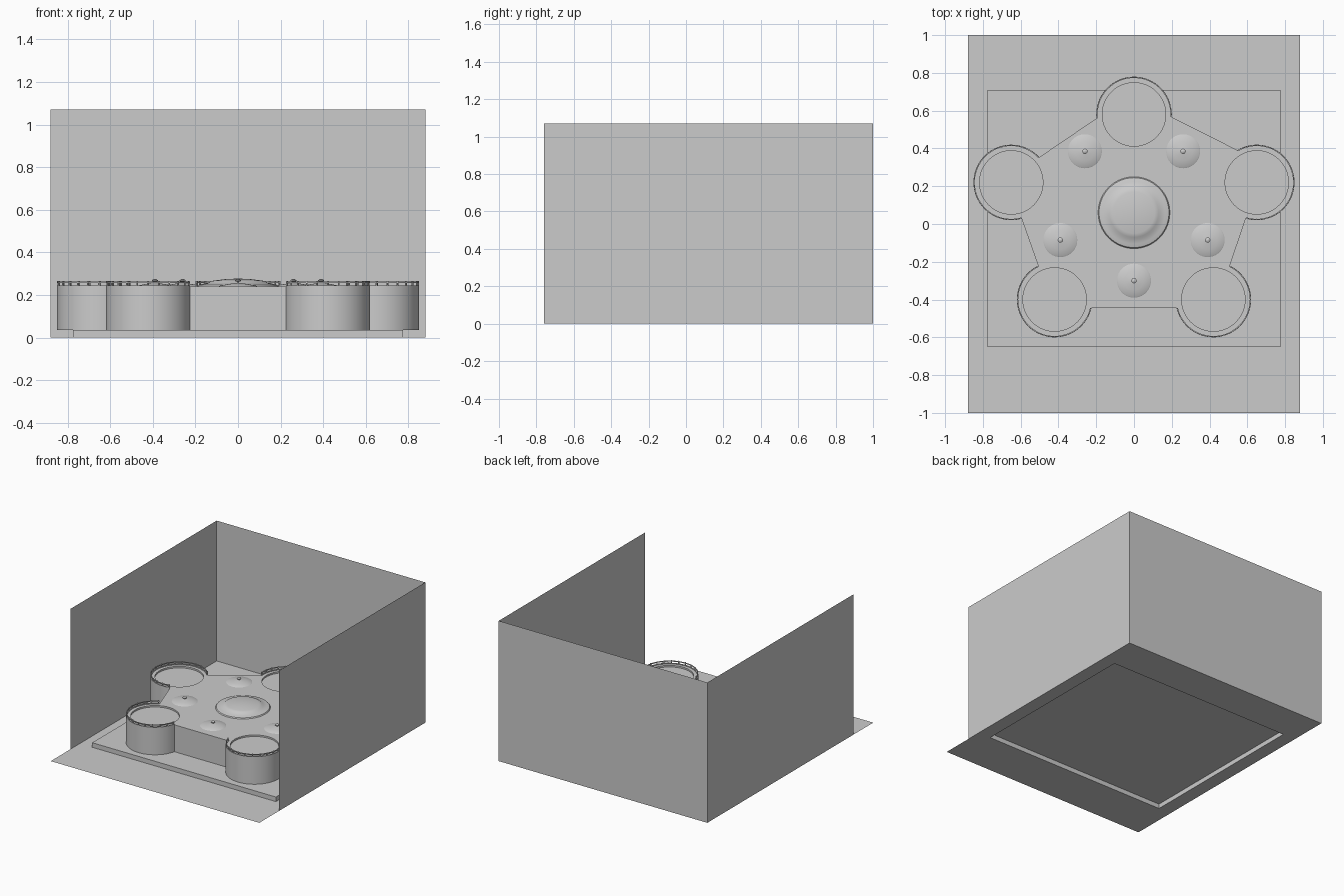
import bpy, bmesh, math
from mathutils import Vector

if "Cube" in bpy.data.objects:
    bpy.data.objects.remove(bpy.data.objects["Cube"])

grey = bpy.data.materials.new("plain_grey")
grey.diffuse_color = (0.6, 0.6, 0.6, 1)
grey.use_nodes = True
grey.node_tree.nodes["Principled BSDF"].inputs["Base Color"].default_value = grey.diffuse_color

BASE, TOP, R = 0.035, 0.24, 0.2
# tower centre x, y, start and end angle of its free arc (counter-clockwise round the plan)
TOWERS = [(0.65, 0.22, -107, 121), (0, 0.58, -4, 186), (-0.65, 0.22, 42, 286),
          (-0.42, -0.40, 116, 347), (0.42, -0.40, -167, 64)]


def finish(name, bm, smooth=True, normals=True):
    if normals:
        bmesh.ops.recalc_face_normals(bm, faces=bm.faces)
    me = bpy.data.meshes.new(name)
    bm.to_mesh(me)
    bm.free()
    ob = bpy.data.objects.new(name, me)
    bpy.context.collection.objects.link(ob)
    me.materials.append(grey)
    if smooth:
        bpy.ops.object.select_all(action='DESELECT')
        ob.select_set(True)
        bpy.context.view_layer.objects.active = ob
        bpy.ops.object.shade_smooth_by_angle(angle=math.radians(30))
    return ob


def arc(x, y, r, a0, a1, n):
    return [(x + r * math.cos(math.radians(a0 + (a1 - a0) * i / n)),
             y + r * math.sin(math.radians(a0 + (a1 - a0) * i / n))) for i in range(n + 1)]


def lathe(name, profile, x, y, n=40):
    """Revolve (radius, z) points around a vertical axis at x, y."""
    bm = bmesh.new()
    vs = [bm.verts.new((r, 0, z)) for r, z in profile]
    es = [bm.edges.new(p) for p in zip(vs, vs[1:])]
    bmesh.ops.spin(bm, geom=vs + es, axis=(0, 0, 1), cent=(0, 0, 0), angle=math.tau, steps=n)
    bmesh.ops.remove_doubles(bm, verts=bm.verts, dist=1e-5)
    bmesh.ops.translate(bm, verts=bm.verts, vec=(x, y, 0))
    return finish(name, bm)


def arc_band(bm, t, r0, r1, z0, z1, n=40):
    """Rectangular-section band along a tower's free arc."""
    x, y, a0, a1 = t
    rows = []
    for (ix, iy), (ox, oy) in zip(arc(x, y, r0, a0, a1, n), arc(x, y, r1, a0, a1, n)):
        rows.append([bm.verts.new(p) for p in
                     ((ix, iy, z0), (ox, oy, z0), (ox, oy, z1), (ix, iy, z1))])
    for a, b in zip(rows, rows[1:]):
        for k in range(4):
            bm.faces.new((a[k], a[(k + 1) % 4], b[(k + 1) % 4], b[k]))
    bm.faces.new(rows[0])
    bm.faces.new(rows[-1][::-1])


# floor sheet with the raised, hollow platform
bm = bmesh.new()
def rect(x, y0, y1, z):
    return [bm.verts.new(p) for p in ((-x, y0, z), (x, y0, z), (x, y1, z), (-x, y1, z))]
rings = [rect(0.88, -1, 1, 0), rect(0.775, -0.65, 0.71, 0), rect(0.775, -0.65, 0.71, BASE)]
for a, b in zip(rings, rings[1:]):
    for k in range(4):
        bm.faces.new((a[k], a[(k + 1) % 4], b[(k + 1) % 4], b[k]))
bm.faces.new(rings[-1])
finish("floor_and_platform", bm, False, False)

# three single-sheet walls, open at the front
bm = bmesh.new()
plan = [(-0.88, -0.76), (-0.88, 1), (0.88, 1), (0.88, -0.76)]
lo = [bm.verts.new((x, y, 0)) for x, y in plan]
hi = [bm.verts.new((x, y, 1.07)) for x, y in plan]
for k in range(3):
    bm.faces.new((lo[k], lo[k + 1], hi[k + 1], hi[k]))
finish("walls", bm, False, False)

# five-lobed body from one outline, with shallow round recesses in the lobe tops
bm = bmesh.new()
outline = [p for x, y, a0, a1 in TOWERS for p in arc(x, y, R, a0, a1, 40)]
face = bm.faces.new([bm.verts.new((x, y, BASE)) for x, y in outline])
up = bmesh.ops.extrude_face_region(bm, geom=[face])['geom']
bmesh.ops.translate(bm, vec=(0, 0, TOP - BASE),
                    verts=[g for g in up if isinstance(g, bmesh.types.BMVert)])
body = finish("lobed_body", bm, False)

bm = bmesh.new()
for x, y, a0, a1 in TOWERS:
    geo = bmesh.ops.create_cone(bm, cap_ends=True, segments=48, radius1=0.168, radius2=0.168, depth=0.06)
    bmesh.ops.translate(bm, verts=geo['verts'], vec=(x, y, TOP + 0.018))
cutter = finish("recess_cutter", bm, False)
cutter.hide_render = True
mod = body.modifiers.new("recesses", 'BOOLEAN')
mod.operation, mod.solver, mod.object = 'DIFFERENCE', 'EXACT', cutter
bpy.context.view_layer.objects.active = body
bpy.ops.object.modifier_apply(modifier=mod.name)
bpy.data.objects.remove(cutter)
bpy.ops.object.select_all(action='DESELECT')
body.select_set(True)
bpy.ops.object.shade_smooth_by_angle(angle=math.radians(30))

# railings: kerb, hand rail and posts round each lobe
bm = bmesh.new()
for t in TOWERS:
    x, y, a0, a1 = t
    arc_band(bm, t, R - 0.008, R, TOP, TOP + 0.005)
    arc_band(bm, t, R - 0.007, R - 0.001, 0.257, 0.263)
    for px, py in arc(x, y, R - 0.004, a0 + 2, a1 - 2, round((a1 - a0) / 15)):
        geo = bmesh.ops.create_cone(bm, cap_ends=True, segments=8, radius1=0.004, radius2=0.004, depth=0.026)
        bmesh.ops.translate(bm, verts=geo['verts'], vec=(px, py, TOP + 0.013))
finish("railings", bm)

# central shallow dome with stepped rim
lathe("central_dome", [(0.19, TOP), (0.185, 0.247), (0.165, 0.252), (0.14, 0.256), (0.13, 0.264),
                       (0.11, 0.268), (0.06, 0.274), (0, 0.277)], 0, 0.06, 56)

# five small mounds, each with a finial
for i, (x, y) in enumerate([(-0.26, 0.385), (0.26, 0.385), (-0.39, -0.085), (0.39, -0.085), (0, -0.30)]):
    lathe(f"mound_{i + 1}", [(0.09, TOP), (0.085, 0.243), (0.05, 0.250), (0.015, 0.256), (0, 0.257)], x, y)
    lathe(f"finial_{i + 1}", [(0.005, 0.254), (0.005, 0.262), (0.014, 0.265), (0.014, 0.269),
                              (0.006, 0.274), (0, 0.275)], x, y, 16)
